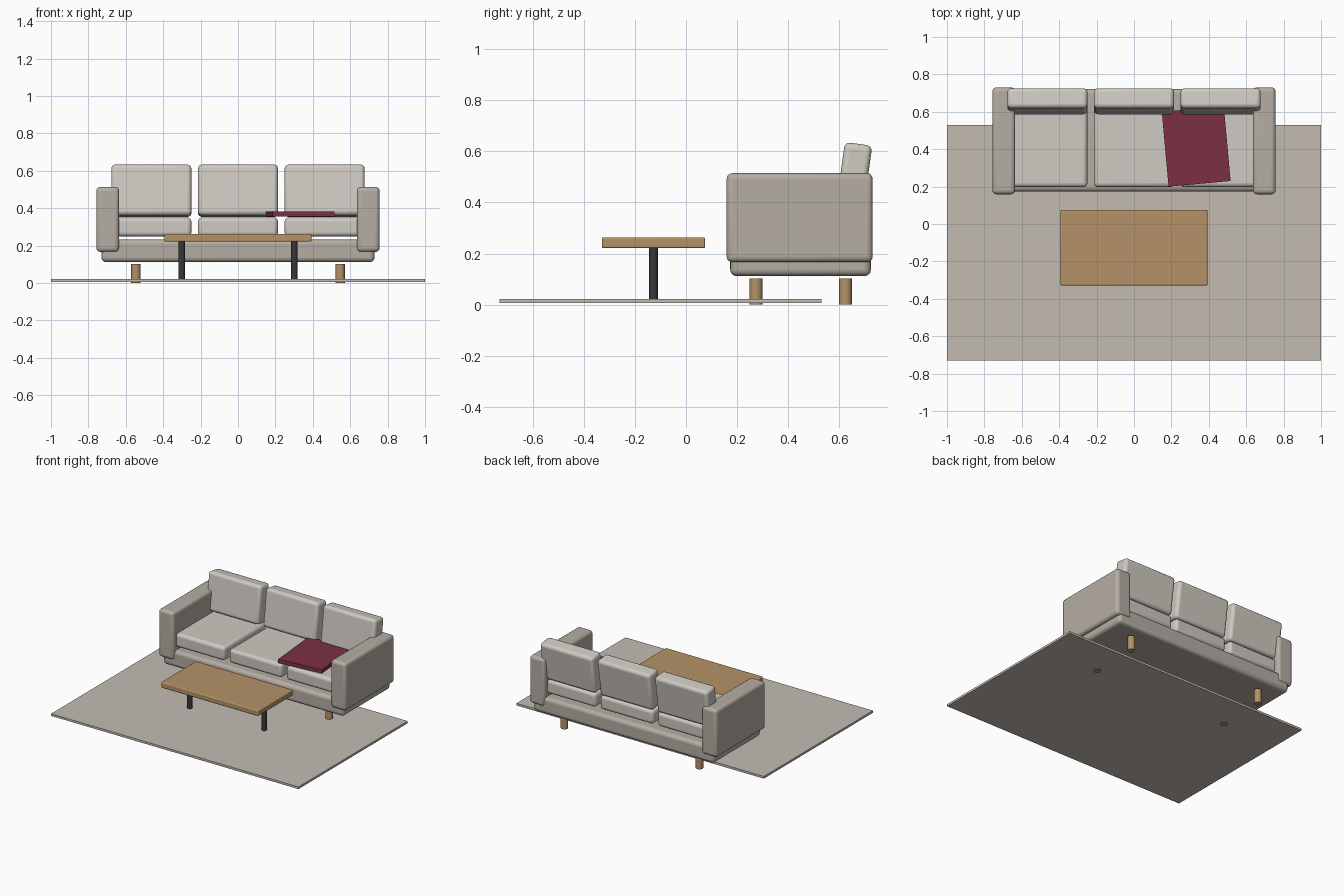
import bpy
from math import radians

if "Cube" in bpy.data.objects:
    bpy.data.objects.remove(bpy.data.objects["Cube"])


def material(name, rgb):
    m = bpy.data.materials.new(name)
    m.diffuse_color = (*rgb, 1)
    m.use_nodes = True
    m.node_tree.nodes["Principled BSDF"].inputs["Base Color"].default_value = m.diffuse_color
    return m


FRAME = material("frame_fabric", (0.46, 0.42, 0.37))
CUSHION = material("cushion_fabric", (0.62, 0.59, 0.54))
RUG = material("rug_wool", (0.54, 0.50, 0.45))
WOOD = material("wood", (0.46, 0.29, 0.14))
METAL = material("dark_metal", (0.04, 0.04, 0.045))
RED = material("red_cloth", (0.20, 0.03, 0.06))


def box(name, lo, hi, mat, bevel=0.0, rot=(0, 0, 0)):
    """Box between two corners, optionally rounded and turned about its centre."""
    centre = [(a + b) / 2 for a, b in zip(lo, hi)]
    bpy.ops.mesh.primitive_cube_add(size=1, location=centre)
    ob = bpy.context.object
    ob.name = name
    ob.scale = [b - a for a, b in zip(lo, hi)]
    bpy.ops.object.transform_apply(location=False, rotation=False, scale=True)
    ob.rotation_euler = rot
    ob.data.materials.append(mat)
    if bevel:
        mod = ob.modifiers.new("round", "BEVEL")
        mod.width, mod.segments = bevel, 4
        bpy.ops.object.shade_smooth_by_angle(angle=radians(35))
    return ob


def leg(name, x, y, z0, z1, r, mat):
    bpy.ops.mesh.primitive_cylinder_add(
        vertices=24, radius=r, depth=z1 - z0, location=(x, y, (z0 + z1) / 2))
    ob = bpy.context.object
    ob.name = name
    ob.data.materials.append(mat)
    bpy.ops.object.shade_smooth_by_angle(angle=radians(35))


# Rug
box("rug", (-1, -0.73, 0.006), (1, 0.53, 0.022), RUG)

# Sofa base and arms
box("sofa_base", (-0.73, 0.173, 0.112), (0.73, 0.723, 0.233), FRAME, 0.025)
for side, x0, x1 in (("left", -0.757, -0.635), ("right", 0.635, 0.757)):
    box(side + "_arm", (x0, 0.159, 0.166), (x1, 0.73, 0.514), FRAME, 0.022)

# Three seat cushions and three leaning back cushions
for i in (-1, 0, 1):
    x0, x1 = i * 0.463 - 0.214, i * 0.463 + 0.214
    box(f"seat_cushion_{i + 2}", (x0, 0.197, 0.249), (x1, 0.69, 0.35), CUSHION, 0.022)
    box(f"back_cushion_{i + 2}", (x0, 0.602, 0.356), (x1, 0.710, 0.63), CUSHION, 0.022,
        rot=(radians(-8), 0, 0))

# Sofa legs
for sx in (-1, 1):
    for label, y in (("front", 0.274), ("back", 0.624)):
        leg(label + "_sofa_leg", sx * 0.546, y, 0, 0.102, 0.025, WOOD)

# Folded throw on the seat
box("folded_throw", (0.166, 0.214, 0.355), (0.499, 0.616, 0.382), RED,
    rot=(0, 0, radians(5.2)))

# Coffee table
box("table_top", (-0.393, -0.329, 0.221), (0.393, 0.075, 0.263), WOOD, 0.007)
for sx in (-1, 1):
    leg("table_leg", sx * 0.301, -0.127, 0.022, 0.221, 0.017, METAL)
